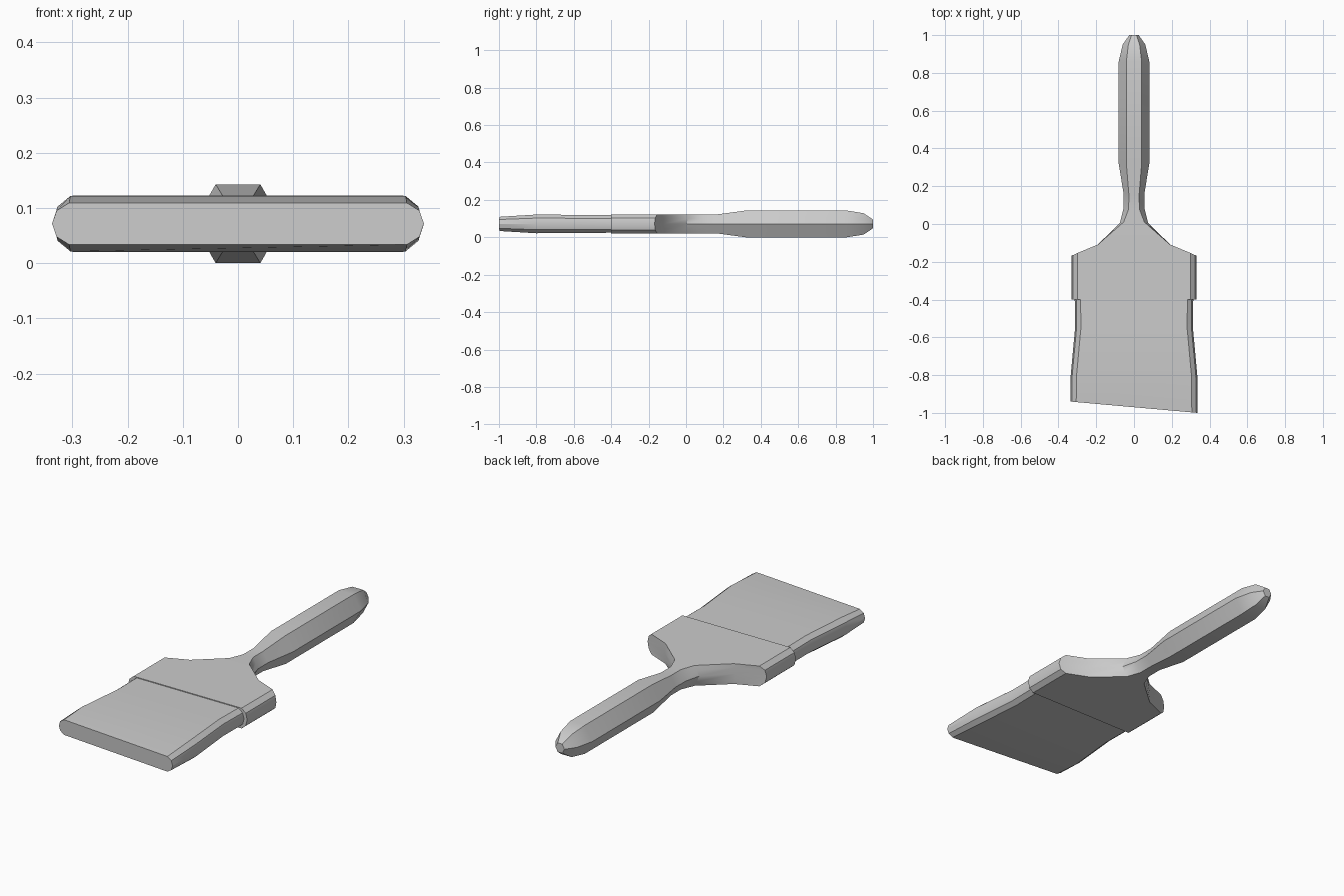
import bpy, bmesh, math

if "Cube" in bpy.data.objects:
    bpy.data.objects.remove(bpy.data.objects["Cube"])

ZC = 0.0715  # centre height of the brush


def ring(half):
    """Mirror a right-hand upper quarter [(x, y, z) x3] into a 10-point section."""
    right = [(x, y, -z) for x, y, z in reversed(half[1:])] + list(half)
    return right + [(-x, y, z) for x, y, z in reversed(right)]


def rounded(y, w, h):
    """Flat section with softly chamfered sides."""
    return ring([(w, y, 0), (w - 0.008, y, h * 0.62), (w - 0.031, y, h)])


def hexagon(y, w, h):
    """Six-sided handle section with points at the sides."""
    return ring([(w, y, 0), (w * 0.75, y, h / 2), (w / 2, y, h)])


def loft(name, rings):
    bm = bmesh.new()
    rows = [[bm.verts.new((x, y, z + ZC)) for x, y, z in r] for r in rings]
    n = len(rows[0])
    for a, b in zip(rows, rows[1:]):
        for i in range(n):
            j = (i + 1) % n
            bm.faces.new((a[i], a[j], b[j], b[i]))
    bm.faces.new(rows[0])
    bm.faces.new(rows[-1])
    bmesh.ops.recalc_face_normals(bm, faces=bm.faces)
    me = bpy.data.meshes.new(name)
    bm.to_mesh(me)
    bm.free()
    ob = bpy.data.objects.new(name, me)
    bpy.context.collection.objects.link(ob)
    bpy.ops.object.select_all(action='DESELECT')
    ob.select_set(True)
    bpy.context.view_layer.objects.active = ob
    bpy.ops.object.shade_smooth_by_angle(angle=math.radians(32))
    return ob


# Handle and ferrule: straight band, sloped shoulder, neck, hexagonal grip
H = 0.051
body = [
    rounded(-0.40, 0.331, H),
    ring([(0.331, -0.168, 0), (0.323, -0.165, H * 0.62), (0.300, -0.154, H)]),
    ring([(0.195, -0.112, 0), (0.195, -0.112, H * 0.62), (0.19, -0.108, H)]),
    ring([(0.075, 0.005, 0), (0.066, 0.008, H * 0.55), (0.055, 0.01, H)]),
]
body += [hexagon(y, w, h) for y, w, h in [
    (0.08, 0.056, 0.050), (0.16, 0.055, 0.050), (0.32, 0.081, 0.0715),
    (0.86, 0.081, 0.0715), (0.95, 0.060, 0.057), (1.0, 0.025, 0.023)]]
loft("handle_and_ferrule", body)

# Bristles: narrow at the ferrule, flared and cut on a slant at the tip
bristles = [rounded(y, w, h) for y, w, h in [
    (-0.38, 0.314, 0.047), (-0.55, 0.312, 0.048), (-0.80, 0.335, 0.050)]]
tip = [(x, -0.97 - 0.089 * x, z) for x, y, z in rounded(0, 0.337, 0.038)]
loft("bristles", bristles + [tip])
